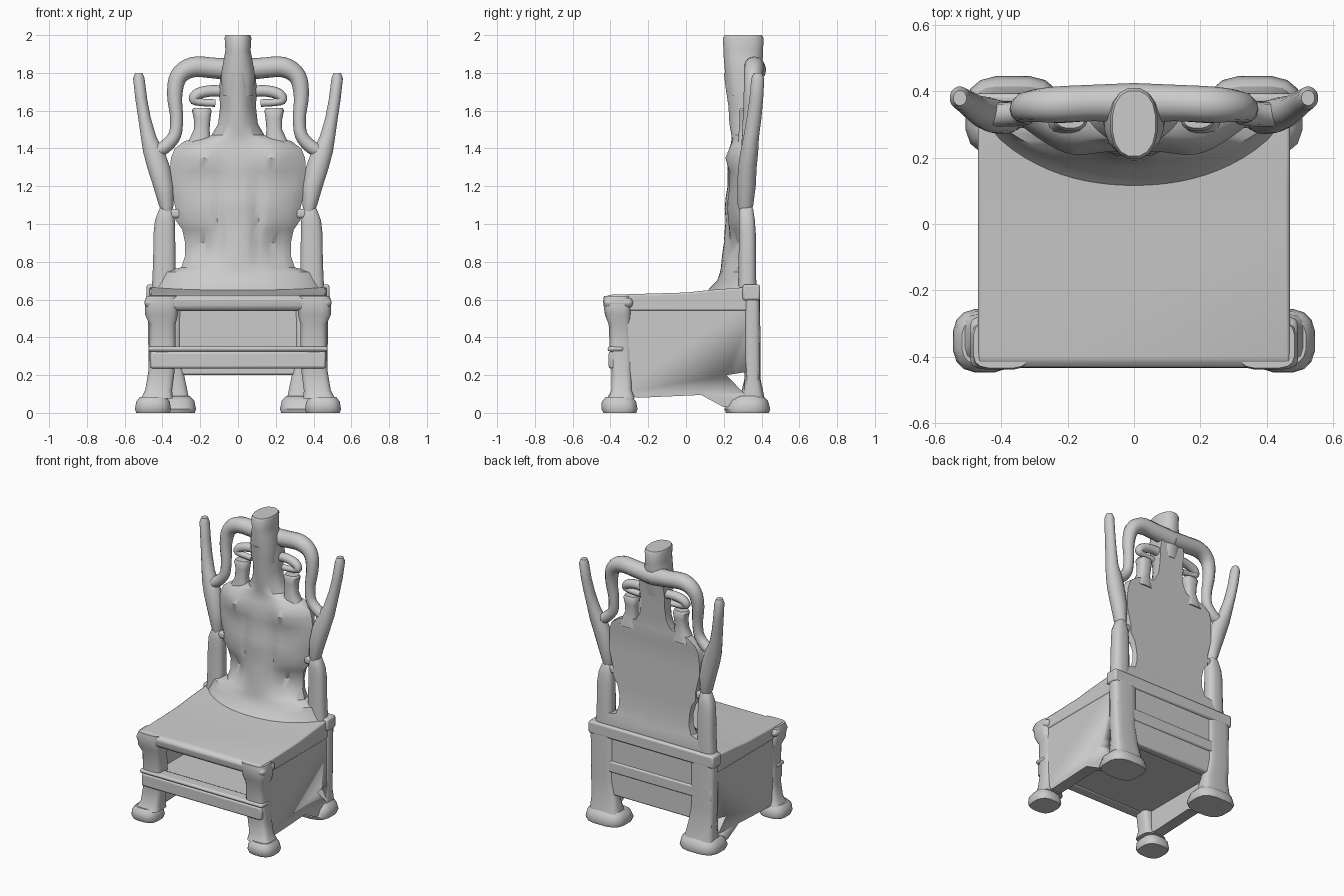
import bpy, bmesh, math
from mathutils import Vector


def finish(name, bm, mirror=False, bevel=0.0, angle=40):
    bmesh.ops.recalc_face_normals(bm, faces=bm.faces)
    me = bpy.data.meshes.new(name)
    bm.to_mesh(me)
    bm.free()
    ob = bpy.data.objects.new(name, me)
    bpy.context.collection.objects.link(ob)
    if mirror:
        m = ob.modifiers.new("mirror", 'MIRROR')
        m.use_mirror_merge = False
    if bevel:
        b = ob.modifiers.new("bevel", 'BEVEL')
        b.width, b.segments = bevel, 2
    me.shade_smooth()
    me.set_sharp_from_angle(angle=math.radians(angle))
    return ob


def skin(bm, rings):
    """Bridge closed rings of points and cap both ends."""
    vs = [[bm.verts.new(p) for p in r] for r in rings]
    n = len(vs[0])
    for a, b in zip(vs, vs[1:]):
        for i in range(n):
            j = (i + 1) % n
            bm.faces.new((a[i], a[j], b[j], b[i]))
    bm.faces.new(vs[0])
    bm.faces.new(vs[-1])


def loft(name, rings, power=2.0, mirror=True, n=16):
    """rings: (cx, cy, cz, half width x, half depth y)"""
    bm = bmesh.new()
    out = []
    for cx, cy, cz, a, b in rings:
        ring = []
        for i in range(n):
            t = 2 * math.pi * (i + 0.5) / n
            c, s = math.cos(t), math.sin(t)
            ring.append((cx + a * math.copysign(abs(c) ** (2 / power), c),
                         cy + b * math.copysign(abs(s) ** (2 / power), s), cz))
        out.append(ring)
    skin(bm, out)
    return finish(name, bm, mirror)


def prism(name, profile, x0, x1, mirror=False, bevel=0.01):
    """Extrude a (y, z) profile along x."""
    bm = bmesh.new()
    skin(bm, [[(x, y, z) for y, z in profile] for x in (x0, x1)])
    return finish(name, bm, mirror, bevel)


def box(name, x0, x1, y0, y1, z0, z1, mirror=False, bevel=0.012):
    return prism(name, [(y0, z0), (y1, z0), (y1, z1), (y0, z1)], x0, x1, mirror, bevel)


def tube(name, pts, n=12):
    """Mirrored tube through (x, y, z, radius) points."""
    dense = []
    for i in range(len(pts) - 1):
        p = [Vector(pts[max(0, min(len(pts) - 1, i + k))]) for k in (-1, 0, 1, 2)]
        for s in range(4):
            t = s / 4
            dense.append(0.5 * (2 * p[1] + (p[2] - p[0]) * t
                         + (2 * p[0] - 5 * p[1] + 4 * p[2] - p[3]) * t * t
                         + (3 * p[1] - p[0] - 3 * p[2] + p[3]) * t ** 3))
    dense.append(Vector(pts[-1]))
    rings = []
    for i, d in enumerate(dense):
        tan = (dense[min(i + 1, len(dense) - 1)] - dense[max(i - 1, 0)]).to_3d().normalized()
        side = Vector((0, 1, 0)).cross(tan).normalized()
        up = tan.cross(side)
        c = d.to_3d()
        rings.append([c + d.w * (side * math.cos(2 * math.pi * k / n)
                                 + up * math.sin(2 * math.pi * k / n)) for k in range(n)])
    bm = bmesh.new()
    skin(bm, rings)
    return finish(name, bm, True)


# seat slab with a rise toward the back
prism("seat", [(-0.41, 0.54), (-0.43, 0.56), (-0.435, 0.605), (-0.41, 0.625), (0.0, 0.637),
               (0.12, 0.65), (0.38, 0.67), (0.38, 0.54)], -0.47, 0.47)

# cabinet below the seat, open at the front
side = prism("side_panel", [(-0.38, 0.10), (-0.25, 0.08), (0.08, 0.095), (0.20, 0.03), (0.38, 0.05),
                            (0.38, 0.62), (-0.39, 0.62)], 0.385, 0.465, True, 0)
hole = prism("side_hole_cutter", [(0.215, 0.20), (0.31, 0.215), (0.31, 0.10)], -0.7, 0.7, False, 0)
hole.hide_render = True
hole.hide_viewport = True
cut = side.modifiers.new("hole", 'BOOLEAN')
cut.object, cut.operation = hole, 'DIFFERENCE'
box("cabinet_floor", -0.40, 0.40, -0.39, 0.35, 0.24, 0.34)
box("front_rail", -0.465, 0.465, -0.41, -0.33, 0.235, 0.325)
box("front_rail_lip", -0.475, 0.475, -0.415, -0.33, 0.325, 0.352)
box("back_panel", -0.465, 0.465, 0.32, 0.38, 0.20, 0.66)
box("back_ledge", -0.485, 0.485, 0.30, 0.393, 0.595, 0.68)
box("back_rail", -0.47, 0.47, 0.33, 0.39, 0.36, 0.44)

# front legs with shoulder and splayed foot
loft("front_leg", [(0.40, -0.365, 0.62, 0.085, 0.07), (0.405, -0.365, 0.59, 0.09, 0.075),
                   (0.405, -0.36, 0.52, 0.088, 0.07), (0.40, -0.35, 0.47, 0.07, 0.06),
                   (0.40, -0.345, 0.36, 0.07, 0.06), (0.405, -0.34, 0.22, 0.07, 0.055),
                   (0.42, -0.34, 0.12, 0.072, 0.055), (0.43, -0.345, 0.075, 0.085, 0.075)], 4)
loft("front_foot", [(0.45, -0.355, 0.085, 0.07, 0.07), (0.45, -0.355, 0.06, 0.09, 0.092),
                    (0.45, -0.352, 0.02, 0.097, 0.097), (0.45, -0.35, 0.0, 0.09, 0.088)], 2.8)
box("leg_knee_trim", 0.32, 0.495, -0.435, -0.28, 0.555, 0.61, True, 0.025)

# back legs and feet
loft("back_leg", [(0.39, 0.35, 0.62, 0.09, 0.042), (0.39, 0.35, 0.30, 0.085, 0.045),
                  (0.375, 0.352, 0.18, 0.095, 0.043), (0.365, 0.35, 0.06, 0.11, 0.07)], 4)
loft("back_foot", [(0.365, 0.335, 0.09, 0.11, 0.075), (0.365, 0.33, 0.065, 0.135, 0.105),
                   (0.365, 0.325, 0.02, 0.145, 0.123), (0.365, 0.325, 0.0, 0.138, 0.115)], 3)

# carved backrest: flat behind, modelled in front; rows are (z, half width, front y, back y)
rows = [(0.63, 0.45, 0.10, 0.37), (0.66, 0.44, 0.125, 0.37), (0.70, 0.43, 0.165, 0.37),
        (0.745, 0.41, 0.18, 0.365), (0.77, 0.30, 0.185, 0.36), (0.83, 0.28, 0.19, 0.355),
        (0.90, 0.28, 0.20, 0.35), (0.97, 0.295, 0.205, 0.35), (1.02, 0.33, 0.21, 0.35),
        (1.08, 0.33, 0.205, 0.35), (1.14, 0.345, 0.21, 0.35), (1.20, 0.36, 0.22, 0.35),
        (1.28, 0.36, 0.22, 0.35), (1.35, 0.355, 0.22, 0.355), (1.40, 0.335, 0.235, 0.36),
        (1.44, 0.28, 0.24, 0.36), (1.47, 0.14, 0.24, 0.36), (1.53, 0.105, 0.23, 0.365),
        (1.62, 0.095, 0.225, 0.37), (1.72, 0.10, 0.21, 0.38), (1.80, 0.09, 0.20, 0.39)]


def relief(x, z):
    g = lambda d, w: math.exp(-(d / w) ** 2)
    x = abs(x)
    groove = 0.022 * g(x - 0.10, 0.022) * g(z - 1.05, 0.20)
    hollow = 0.05 * g(x - 0.19, 0.09) * g(z - 0.88, 0.07)
    chest = -0.03 * g(x - 0.20, 0.10) * g(z - 1.36, 0.08)
    waist = 0.02 * g(z - 1.25, 0.03) * g(x - 0.2, 0.15)
    return groove + hollow + chest + waist


bm = bmesh.new()
rings = []
for z, w, yf, yb in rows:
    front = []
    for i in range(25):
        u = i / 12 - 1
        y = yb - (yb - yf) * (0.30 + 0.70 * (1 - abs(u) ** 2.2) ** 0.8)
        if w > 0.2:
            y += relief(u * w, z)
        front.append((u * w, min(y, yb - 0.03), z))
    rings.append(front + [(w * 0.97, yb, z), (0, yb, z), (-w * 0.97, yb, z)])
skin(bm, rings)
finish("backrest", bm)

# crown block at the top of the spine
loft("crown", [(0, 0.30, 1.68, 0.085, 0.08), (0, 0.305, 1.80, 0.09, 0.10),
               (0, 0.303, 1.88, 0.075, 0.105), (0, 0.303, 1.92, 0.068, 0.107),
               (0, 0.303, 1.985, 0.072, 0.109), (0, 0.303, 2.0, 0.066, 0.10)], 2.3, False)

# hoop arching from the crown down to the horns
tube("hoop", [(0.0, 0.365, 1.815, 0.06), (0.12, 0.365, 1.825, 0.055), (0.24, 0.36, 1.83, 0.054),
              (0.315, 0.355, 1.78, 0.047), (0.335, 0.345, 1.68, 0.04), (0.325, 0.335, 1.56, 0.034),
              (0.335, 0.33, 1.47, 0.034), (0.385, 0.33, 1.41, 0.036), (0.44, 0.33, 1.38, 0.035)])

# upswept horns at the sides
loft("horn", [(0.375, 0.315, 1.04, 0.02, 0.025), (0.38, 0.315, 1.10, 0.04, 0.042),
              (0.395, 0.32, 1.20, 0.055, 0.05), (0.42, 0.325, 1.30, 0.062, 0.05),
              (0.445, 0.335, 1.38, 0.058, 0.048), (0.473, 0.345, 1.46, 0.042, 0.042),
              (0.495, 0.36, 1.56, 0.034, 0.04), (0.512, 0.372, 1.66, 0.032, 0.037),
              (0.525, 0.38, 1.77, 0.031, 0.035), (0.525, 0.38, 1.80, 0.02, 0.023)])

# rounded posts rising from the seat corners
loft("arm_post", [(0.395, 0.325, 0.63, 0.063, 0.048), (0.39, 0.325, 0.80, 0.06, 0.047),
                  (0.39, 0.325, 0.95, 0.058, 0.045), (0.387, 0.322, 1.02, 0.053, 0.043),
                  (0.382, 0.32, 1.08, 0.035, 0.036), (0.38, 0.32, 1.105, 0.015, 0.02)], 2.8)
# thin bridge from post to backrest above the slit
box("post_bridge", 0.30, 0.37, 0.29, 0.345, 1.03, 1.08, True, 0.015)

# openwork inside the hoop: small vase and scroll
loft("vase", [(0.205, 0.32, 1.40, 0.075, 0.05), (0.20, 0.32, 1.455, 0.055, 0.045),
              (0.192, 0.32, 1.50, 0.042, 0.04), (0.19, 0.325, 1.56, 0.045, 0.042),
              (0.192, 0.325, 1.60, 0.053, 0.045), (0.192, 0.325, 1.615, 0.045, 0.036)], 2.6)
tube("scroll", [(0.06, 0.345, 1.70, 0.03), (0.14, 0.34, 1.705, 0.03), (0.21, 0.335, 1.69, 0.03),
                (0.235, 0.33, 1.66, 0.026), (0.20, 0.33, 1.645, 0.02), (0.12, 0.33, 1.64, 0.02)])
